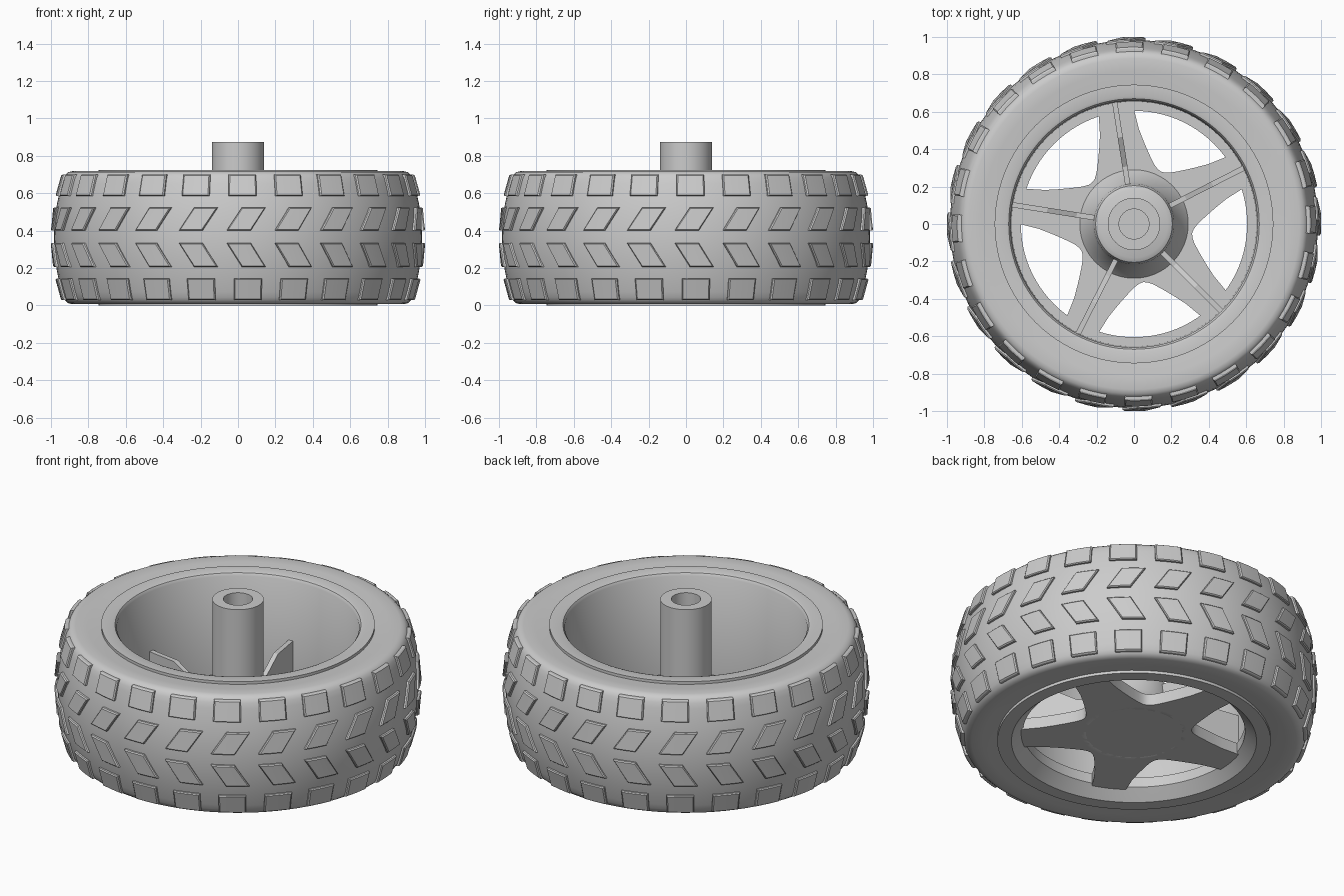
import bpy, bmesh, math
from mathutils import Matrix, Vector

if "Cube" in bpy.data.objects:
    bpy.data.objects.remove(bpy.data.objects["Cube"], do_unlink=True)

MID = 0.3625          # half height of the tyre
SPOKES = 5
SPOKE_ANGLE = math.radians(27)
BLOCKS = 24

grey = bpy.data.materials.new("plain_grey")
grey.use_nodes = True
colour = (0.6, 0.6, 0.6, 1)
grey.diffuse_color = colour
grey.node_tree.nodes["Principled BSDF"].inputs["Base Color"].default_value = colour


def finish(name, bm, angle=35):
    bmesh.ops.remove_doubles(bm, verts=bm.verts, dist=1e-5)
    bmesh.ops.recalc_face_normals(bm, faces=bm.faces)
    mesh = bpy.data.meshes.new(name)
    bm.to_mesh(mesh)
    bm.free()
    obj = bpy.data.objects.new(name, mesh)
    bpy.context.collection.objects.link(obj)
    mesh.materials.append(grey)
    bpy.ops.object.select_all(action="DESELECT")
    obj.select_set(True)
    bpy.context.view_layer.objects.active = obj
    bpy.ops.object.shade_smooth_by_angle(angle=math.radians(angle))
    return obj


def lathe(name, profile, steps=96, closed=True):
    """Spin a list of (radius, height) points about z."""
    bm = bmesh.new()
    verts = [bm.verts.new((r, 0, z)) for r, z in profile]
    pairs = list(zip(verts, verts[1:]))
    if closed:
        pairs.append((verts[-1], verts[0]))
    edges = [bm.edges.new(p) for p in pairs]
    bmesh.ops.spin(bm, geom=verts + edges, cent=(0, 0, 0), axis=(0, 0, 1),
                   angle=math.tau, steps=steps, use_duplicate=False)
    return finish(name, bm)


def prism(bm, outline, offset):
    """Extrude a flat outline by an offset vector."""
    face = bm.faces.new([bm.verts.new(p) for p in outline])
    new = bmesh.ops.extrude_face_region(bm, geom=[face])["geom"]
    bmesh.ops.translate(bm, vec=offset, verts=[v for v in new if isinstance(v, bmesh.types.BMVert)])


def crown(z):
    """Radius of the tyre surface at a height."""
    return 0.984 - 0.5 * (z - MID) ** 2


# Tyre carcass: crowned tread, rounded shoulders, flat sidewalls
upper = [(crown(MID + d), d) for d in (0, 0.06, 0.12, 0.18, 0.24, 0.29, 0.32)]
upper += [(0.922, 0.338), (0.908, 0.35), (0.885, 0.356), (0.82, 0.353), (0.735, 0.345)]
profile = [(r, MID + d) for r, d in upper]
profile += [(r, MID - d) for r, d in reversed(upper[1:])]
lathe("tyre", profile)

# Tread blocks: square shoulder rows and slanted middle rows
bm = bmesh.new()
LAYERS = ((-0.02, 1.0), (0.011, 1.0), (0.017, 0.91))
ROWS = (  # bottom, top, width, slant, phase offset
    (0.585, 0.700, 0.15, 0.0, 0.025),
    (0.400, 0.525, 0.125, 0.08, 0.045),
    (0.205, 0.335, 0.125, -0.08, 0.045),
    (0.028, 0.143, 0.15, 0.0, 0.055),
)
for low, high, width, slant, phase in ROWS:
    zc, half = (low + high) / 2, (high - low) / 2
    for i in range(BLOCKS):
        centre = i * math.tau / BLOCKS - math.pi / 2 + phase
        rings = []
        for lift, size in LAYERS:
            ring = []
            for a, b in ((-1, -1), (0, -1), (1, -1), (1, 1), (0, 1), (-1, 1)):
                z = zc + b * half * size
                t = centre + size * (a * width / 2 + b * slant / 2) / 0.96
                r = crown(z) + lift
                ring.append(bm.verts.new((r * math.cos(t), r * math.sin(t), z)))
            rings.append(ring)
        for r0, r1 in zip(rings, rings[1:]):
            for k in range(6):
                n = (k + 1) % 6
                bm.faces.new((r0[k], r0[n], r1[n], r1[k]))
        top = rings[-1]
        bm.faces.new((top[0], top[1], top[4], top[5]))
        bm.faces.new((top[1], top[2], top[3], top[4]))
finish("tread_blocks", bm, 20)

# Rim barrel with top lip, inner ledge and chamfered underside
lathe("rim", [(0.745, 0.0), (0.745, 0.725), (0.685, 0.725), (0.67, 0.72), (0.66, 0.705),
              (0.655, 0.12), (0.605, 0.12), (0.605, 0.06), (0.655, 0.012), (0.668, 0.0)])

# Hub dome with a dished underside
lathe("hub", [(0, 0.126), (0.145, 0.126), (0.262, 0.05), (0.29, 0.05), (0.29, 0.12),
              (0.225, 0.2), (0.215, 0.275), (0.205, 0.298), (0.18, 0.31), (0, 0.31)],
      64, closed=False)

# Axle post with a blind bore
lathe("axle_post", [(0, 0.2), (0.14, 0.2), (0.14, 0.875), (0.08, 0.875), (0.08, 0.45), (0, 0.45)],
      64, closed=False)

# Star-shaped spoke plate with rounded valleys
bm = bmesh.new()
side = [(math.hypot(x, y), math.atan2(y, x)) for x, y in ((0.63, 0.093), (0.5, 0.105), (0.43, 0.12))]
side += [(r, math.radians(a)) for r, a in ((0.405, 19), (0.368, 23), (0.338, 27.5), (0.32, 32))]
step = math.tau / SPOKES
outline = []
for i in range(SPOKES):
    base = SPOKE_ANGLE + i * step
    polar = [(r, base - a) for r, a in reversed(side)] + [(r, base + a) for r, a in side]
    polar.append((0.315, base + step / 2))
    outline += [(r * math.cos(t), r * math.sin(t), 0.05) for r, t in polar]
prism(bm, outline, Vector((0, 0, 0.068)))
finish("spoke_plate", bm, 30)

# Stiffening ribs standing on the spokes
bm = bmesh.new()
shape = [(0.18, 0.1), (0.66, 0.1), (0.66, 0.35), (0.47, 0.35), (0.31, 0.27), (0.18, 0.27)]
for i in range(SPOKES):
    turn = Matrix.Rotation(SPOKE_ANGLE + i * step, 3, "Z")
    prism(bm, [turn @ Vector((r, -0.014, z)) for r, z in shape], turn @ Vector((0, 0.028, 0)))
finish("spoke_ribs", bm, 20)
